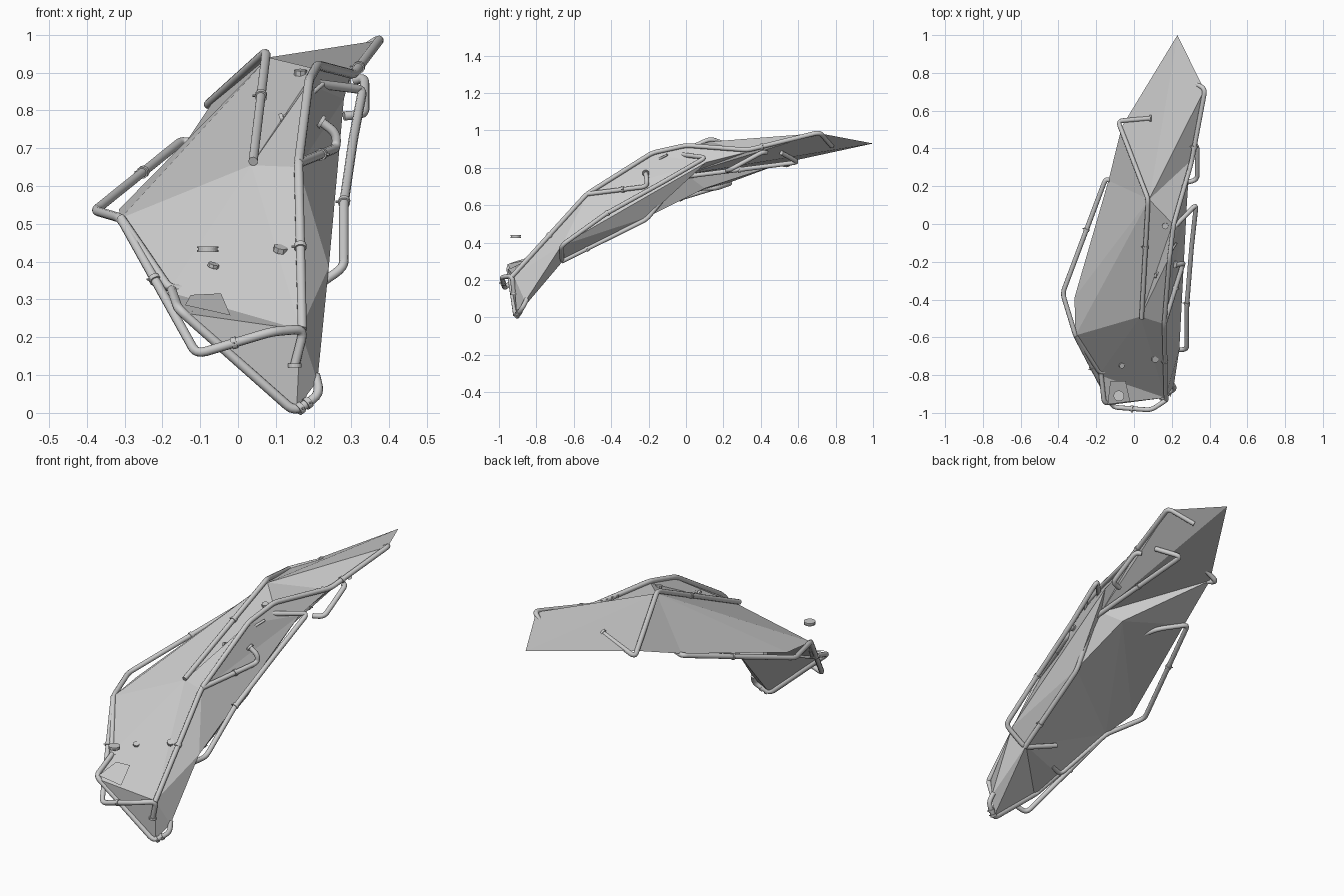
import bpy, bmesh
from mathutils import Vector as V

if "Cube" in bpy.data.objects:
    bpy.data.objects.remove(bpy.data.objects["Cube"])

# Named corner points of the faceted hull
P = dict(
    T=(.23, 1.0, .93), R=(.372, .71, .985), Q=(-.065, .515, .825), E=(.08, .13, .94),
    D=(.205, 0, .91), K=(.185, -.18, .87), C=(.16, -.53, .65), B=(.035, -.49, .655),
    A=(-.31, -.59, .515), J=(-.315, -.39, .538), L=(-.135, .23, .72), U=(-.185, -.8, .32),
    S=(-.15, -.955, .265), V=(.165, -.92, .22), W=(.155, -.905, .01), X=(.21, -.86, .085),
    Y=(.24, -.665, .385), M=(.157, -.655, .305), N=(.2, -.21, .535), Z=(.28, .11, .83),
    F=(.295, .33, .885), O=(.215, 0, .765), H=(.16, .1, .69))
FACES = ("TRE ERF EFD TEQ EQL ELJ EJA EAB EBD BCK BKD "      # upper skin
         "AUB UVB USV VCB VYC VXY CYZ CZK KZD DZF SWV VWX "  # front and right
         "SMW AUM USM WMX XMY YMN YNZ ZNO NHO AMN ANH AHJ JHL "  # underside
         "LHQ ZOF FRO HQO ORT OTQ")                          # tail underside


def mesh_object(name, bm):
    me = bpy.data.meshes.new(name)
    bm.to_mesh(me)
    bm.free()
    ob = bpy.data.objects.new(name, me)
    bpy.context.collection.objects.link(ob)
    return ob


def panel(name, pts, faces):
    bm = bmesh.new()
    vs = {k: bm.verts.new(p) for k, p in pts.items()}
    for f in faces.split():
        bm.faces.new([vs[c] for c in f])
    bmesh.ops.recalc_face_normals(bm, faces=bm.faces[:])
    return mesh_object(name, bm)


def pipe(name, pts, r=.0125, bend=.028):
    """Round tube through the points with rounded elbows."""
    pts = [V(p) for p in pts]
    path = [pts[0]]
    for a, b, c in zip(pts, pts[1:], pts[2:]):
        s = b + (a - b).normalized() * min(bend, (a - b).length * .45)
        e = b + (c - b).normalized() * min(bend, (c - b).length * .45)
        path += [s.lerp(b, t).lerp(b.lerp(e, t), t) for t in (0, .25, .5, .75, 1)]
    path.append(pts[-1])
    cu = bpy.data.curves.new(name, 'CURVE')
    cu.dimensions = '3D'
    cu.bevel_depth = r
    cu.bevel_resolution = 3
    cu.use_fill_caps = True
    sp = cu.splines.new('POLY')
    sp.points.add(len(path) - 1)
    for p, co in zip(sp.points, path):
        p.co = (*co, 1)
    ob = bpy.data.objects.new(name, cu)
    bpy.context.collection.objects.link(ob)


def disc(name, p, axis, r, h, sides=16):
    bm = bmesh.new()
    bmesh.ops.create_cone(bm, cap_ends=True, segments=sides, radius1=r, radius2=r, depth=h)
    ob = mesh_object(name, bm)
    ob.location = p
    ob.rotation_mode = 'QUATERNION'
    ob.rotation_quaternion = V(axis).to_track_quat('Z', 'Y')
    return ob


def clamp(a, b, t):
    """Collar around a tube with a small bolt lug."""
    a, b = V(a), V(b)
    p, d = a.lerp(b, t), b - a
    disc("pipe_collar", p, d, .016, .014)
    side = d.cross(V((0, 0, 1))).normalized()
    disc("collar_bolt", p + side * .015, side, .003, .016, 6)


# Hull and the front shelf plate
panel("hull", P, FACES)
panel("front_shelf", {'a': (-.125, -.83, .312), 'b': (-.045, -.83, .316),
                      'c': (-.02, -.94, .258), 'd': (-.14, -.955, .285)}, "abcd")

# Tubular frame
crest = [(.09, .56, .895), (-.085, .545, .81), (.075, .13, .955), (.04, -.5, .665)]
left = [(0, .04, .69), (-.03, .16, .69), (-.148, .245, .72), (-.378, -.367, .535),
        (-.31, -.59, .515), (-.11, -.97, .155), (.09, -.985, .215), (.175, -.93, .222),
        (.15, -.92, .125)]
ridge = [(.26, .78, .915), (.377, .715, .99), (.305, .33, .895), (.21, 0, .92),
         (.188, -.18, .88), (.16, -.53, .66), (.17, -.93, .22)]
branch = [(.16, -.53, .66), (.26, -.21, .7), (.26, -.21, .74), (.22, -.215, .77)]
right = [(.21, -.02, .87), (.33, .105, .855), (.305, -.12, .725), (.28, -.43, .553),
         (.28, -.665, .385), (.157, -.665, .3), (-.02, -.63, .36)]
keel = [(.157, -.665, .3), (.2, -.21, .525), (.225, -.03, .75), (.195, .6, .83), (.29, .51, .88)]
nose = [(-.175, -.79, .325), (-.158, -.95, .275), (.15, -.91, .002), (.217, -.875, .05),
        (.205, -.85, .1)]
lower_left = [(-.31, -.59, .515), (-.18, -.79, .325), (-.1, -.76, .33)]
tail = [(.31, .43, .88), (.335, .41, .885), (.335, .235, .79), (.28, .22, .785)]
for name, pts in (("crest_tube", crest), ("left_tube", left), ("ridge_tube", ridge),
                  ("branch_tube", branch), ("right_tube", right), ("keel_tube", keel),
                  ("nose_tube", nose), ("lower_left_tube", lower_left), ("tail_tube", tail)):
    pipe(name, pts)
pipe("short_rod", [(.225, -.1, .87), (.12, -.27, .78)], .006)
disc("rod_foot", (.115, -.275, .78), (1, 0, .3), .012, .01)

# Collars along the tubes
for path, i, t in ((crest, 2, .4), (left, 2, .45), (left, 4, .45), (left, 5, .5),
                   (ridge, 5, .5), (ridge, 1, .8), (branch, 0, .6),
                   (right, 2, .97), (keel, 0, .3), (keel, 2, .5),
                   (nose, 2, .2), (nose, 2, .5)):
    clamp(path[i], path[i + 1], t)

# Tube end flanges
for p, ax in (((.15, -.92, .125), (0, 0, 1)), ((.22, -.215, .77), (-1, 0, .6)),
              ((.09, .56, .895), (1, 0, .4))):
    disc("end_flange", p, ax, .018, .01)

# Floating disc with stacked rims, and small studs on the skin
disc("floating_disc", (-.08, -.91, .433), (0, 0, 1), .026, .012, 24)
for z in (.428, .438):
    disc("disc_rim", (-.08, -.91, z), (0, 0, 1), .028, .005, 24)
disc("front_nut", (.112, -.715, .433), (.2, -.4, 1), .019, .014, 8)
disc("front_stud", (-.065, -.75, .39), (.3, -.3, 1), .015, .01, 8)
disc("top_nut", (.165, -.01, .9), (0, -.2, 1), .017, .014, 8)
for i in range(4):
    disc("ridge_bolt", (.255 + i * .011, .2 + i * .03, .905), (0, 0, 1), .006, .012, 8)
